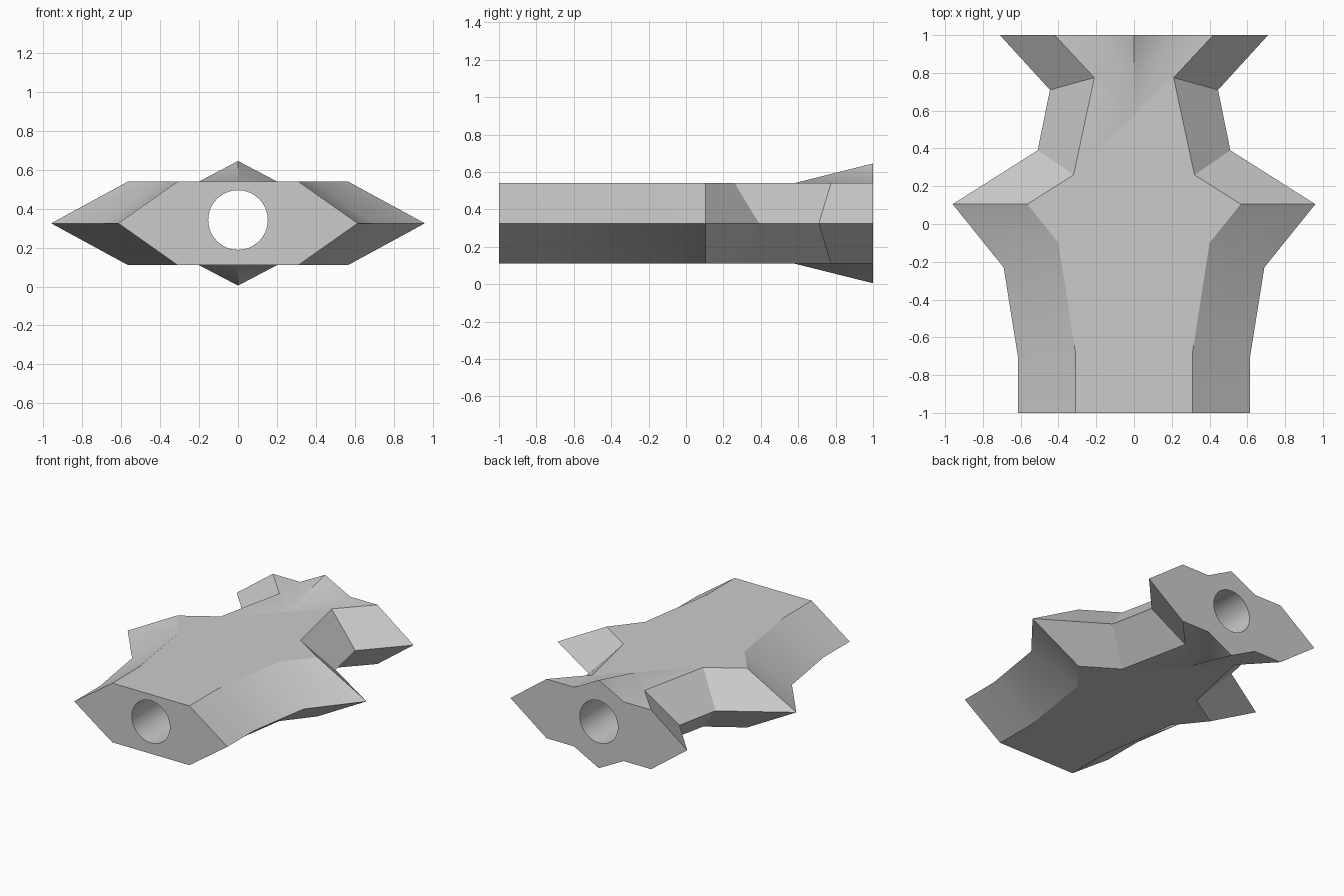
import bpy, bmesh, math

if "Cube" in bpy.data.objects:
    bpy.data.objects.remove(bpy.data.objects["Cube"], do_unlink=True)

# Single grey material
grey = bpy.data.materials.new("light_grey")
grey.use_nodes = True
colour = (0.6, 0.6, 0.6, 1)
grey.diffuse_color = colour
grey.node_tree.nodes["Principled BSDF"].inputs["Base Color"].default_value = colour

LOW, MID, HIGH = 0.11, 0.325, 0.54
# Half outlines, front to back: outer knife edge and border of the flat faces
RIM = [(0.615, -1), (0.615, -0.7), (0.69, -0.23), (0.96, 0.105),
       (0.51, 0.39), (0.445, 0.71), (0.71, 1)]
FLAT = [(0.31, -1), (0.31, -0.68), (0.4, -0.1), (0.565, 0.105),
        (0.32, 0.26), (0.21, 0.775), (0.42, 1)]

bm = bmesh.new()


def outline(points, side, z):
    return [bm.verts.new((side * x, y, z)) for x, y in points]


rim = {s: outline(RIM, s, MID) for s in (1, -1)}
ends = {}
for z, peak in ((HIGH, 0.645), (LOW, 0.005)):
    flat = {s: outline(FLAT, s, z) for s in (1, -1)}
    # Tapered ridge at the back
    tip = bm.verts.new((0, 0.58, z))
    apex = bm.verts.new((0, 1, peak))
    foot = {s: bm.verts.new((s * 0.2, 1, z)) for s in (1, -1)}
    bm.faces.new(flat[1] + [foot[1], tip, foot[-1]] + flat[-1][::-1])
    for s in (1, -1):
        bm.faces.new((tip, foot[s], apex))
        # Sloping sides
        for i in range(len(RIM) - 1):
            bm.faces.new((flat[s][i], flat[s][i + 1], rim[s][i + 1], rim[s][i]))
    ends[z] = (flat, foot, apex)

# Front and back end faces
(top, top_foot, top_apex), (low, low_foot, low_apex) = ends[HIGH], ends[LOW]
bm.faces.new((rim[-1][0], low[-1][0], low[1][0], rim[1][0], top[1][0], top[-1][0]))
bm.faces.new((rim[1][-1], low[1][-1], low_foot[1], low_apex, low_foot[-1], low[-1][-1],
              rim[-1][-1], top[-1][-1], top_foot[-1], top_apex, top_foot[1], top[1][-1]))
bmesh.ops.recalc_face_normals(bm, faces=bm.faces)
mesh = bpy.data.meshes.new("body")
bm.to_mesh(mesh)
bm.free()
body = bpy.data.objects.new("body", mesh)
bpy.context.collection.objects.link(body)
mesh.materials.append(grey)

# Round bore through the whole length
bpy.ops.mesh.primitive_cylinder_add(vertices=64, radius=0.153, depth=3,
                                    location=(0, 0, 0.342), rotation=(math.pi / 2, 0, 0))
cutter = bpy.context.object
cutter.name = "bore_cutter"
cutter.hide_render = True
cutter.data.materials.append(grey)
bore = body.modifiers.new("bore", "BOOLEAN")
bore.operation = "DIFFERENCE"
bore.solver = "EXACT"
bore.object = cutter

bpy.ops.object.select_all(action="DESELECT")
body.select_set(True)
bpy.context.view_layer.objects.active = body
bpy.ops.object.modifier_apply(modifier="bore")
bpy.data.objects.remove(cutter, do_unlink=True)
bpy.ops.object.shade_smooth_by_angle(angle=math.radians(32))
